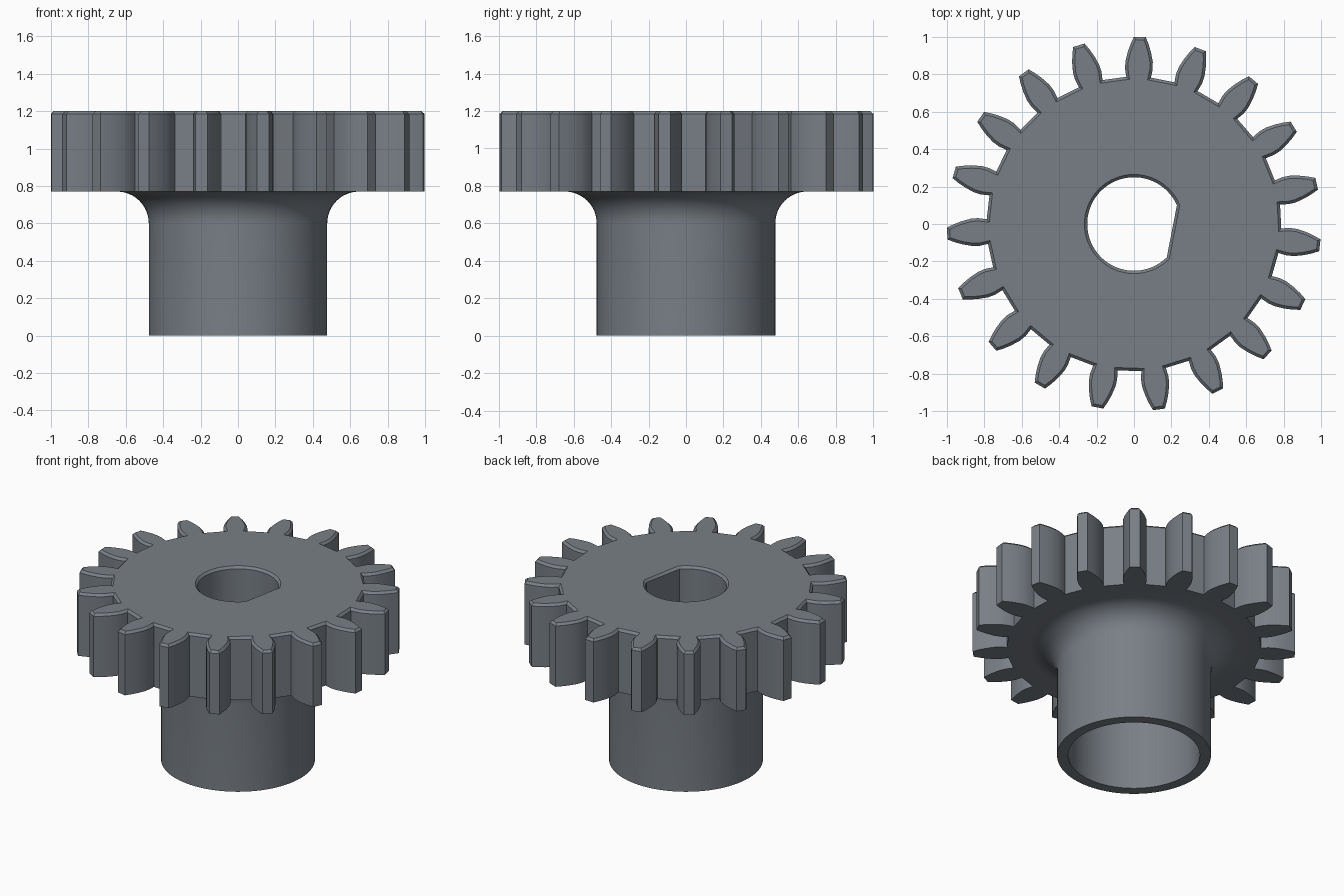
import bpy, bmesh, math
from mathutils import Vector

cube = bpy.data.objects.get("Cube")
if cube:
    bpy.data.objects.remove(cube, do_unlink=True)

TEETH = 19
PHASE = math.radians(88.2)
GEAR_BOTTOM, GEAR_TOP = 0.77, 1.2
CHAMFER = 0.015
HUB_RADIUS, SLEEVE_RADIUS, FILLET = 0.477, 0.408, 0.17
BORE_RADIUS, BORE_FLAT, FLAT_ANGLE = 0.25, 0.206, math.radians(-11)
# One tooth flank: distance from the axis, half width
FLANK = [(0.785, 0.066), (0.83, 0.074), (0.87, 0.073),
         (0.92, 0.062), (0.96, 0.049), (1.0, 0.032)]


def circle(radius, count=96):
    return [Vector((radius * math.cos(math.tau * i / count),
                    radius * math.sin(math.tau * i / count))) for i in range(count)]


def gear_outline():
    tooth = [(r, -w) for r, w in FLANK] + [(r, w) for r, w in reversed(FLANK)]
    points = []
    for i in range(TEETH):
        a = PHASE + math.tau * i / TEETH
        c, s = math.cos(a), math.sin(a)
        points += [Vector((r * c - w * s, r * s + w * c)) for r, w in tooth]
    return points


def inset(points, amount):
    """Offset a counter-clockwise outline inward with mitred corners."""
    result = []
    for i, p in enumerate(points):
        before = (p - points[i - 1]).normalized()
        after = (points[(i + 1) % len(points)] - p).normalized()
        n1, n2 = Vector((-before.y, before.x)), Vector((-after.y, after.x))
        result.append(p + (n1 + n2) * amount / (1 + n1.dot(n2)))
    return result


def d_outline(grow=0.0, count=72):
    r, flat = BORE_RADIUS + grow, BORE_FLAT + grow
    half = math.acos(flat / r)
    angles = [FLAT_ANGLE + half + (math.tau - 2 * half) * i / (count - 1) for i in range(count)]
    return [Vector((r * math.cos(a), r * math.sin(a))) for a in angles]


bm = bmesh.new()


def ring(points, z):
    return [bm.verts.new((p.x, p.y, z)) for p in points]


def loft(rings):
    for a, b in zip(rings, rings[1:]):
        for i in range(len(a)):
            j = (i + 1) % len(a)
            bm.faces.new((a[i], a[j], b[j], b[i]))


def fill_between(outer, inner):
    edges = []
    for loop in (outer, inner):
        edges += [bm.edges.get((loop[i - 1], loop[i])) for i in range(len(loop))]
    bmesh.ops.triangle_fill(bm, edges=edges, use_beauty=True, use_dissolve=False)


# Toothed rim with a chamfered upper edge
outline = gear_outline()
rim = [ring(outline, GEAR_BOTTOM), ring(outline, GEAR_TOP - CHAMFER),
       ring(inset(outline, CHAMFER), GEAR_TOP)]
loft(rim)

# D-shaped shaft bore with a chamfered mouth
bore = [ring(d_outline(CHAMFER), GEAR_TOP), ring(d_outline(), GEAR_TOP - CHAMFER),
        ring(d_outline(), GEAR_BOTTOM)]
loft(bore)

# Hollow hub, flaring into the underside of the gear
hub = [ring(circle(SLEEVE_RADIUS), GEAR_BOTTOM), ring(circle(SLEEVE_RADIUS), 0),
       ring(circle(HUB_RADIUS), 0)]
for i in range(13):
    a = math.pi / 2 * i / 12
    hub.append(ring(circle(HUB_RADIUS + FILLET * (1 - math.cos(a))),
                    GEAR_BOTTOM - FILLET + FILLET * math.sin(a)))
loft(hub)

# Gear top, gear underside and the ledge inside the hub
fill_between(rim[-1], bore[0])
fill_between(rim[0], hub[-1])
fill_between(hub[0], bore[-1])
bmesh.ops.recalc_face_normals(bm, faces=bm.faces[:])

mesh = bpy.data.meshes.new("gear_with_hub")
bm.to_mesh(mesh)
bm.free()
gear = bpy.data.objects.new("gear_with_hub", mesh)
bpy.context.collection.objects.link(gear)

# Steel grey finish
colour = (0.19, 0.213, 0.24, 1)
steel = bpy.data.materials.new("steel_grey")
steel.use_nodes = True
steel.diffuse_color = colour
steel.node_tree.nodes["Principled BSDF"].inputs["Base Color"].default_value = colour
mesh.materials.append(steel)

bpy.ops.object.select_all(action="DESELECT")
gear.select_set(True)
bpy.context.view_layer.objects.active = gear
bpy.ops.object.shade_smooth_by_angle(angle=math.radians(30))
